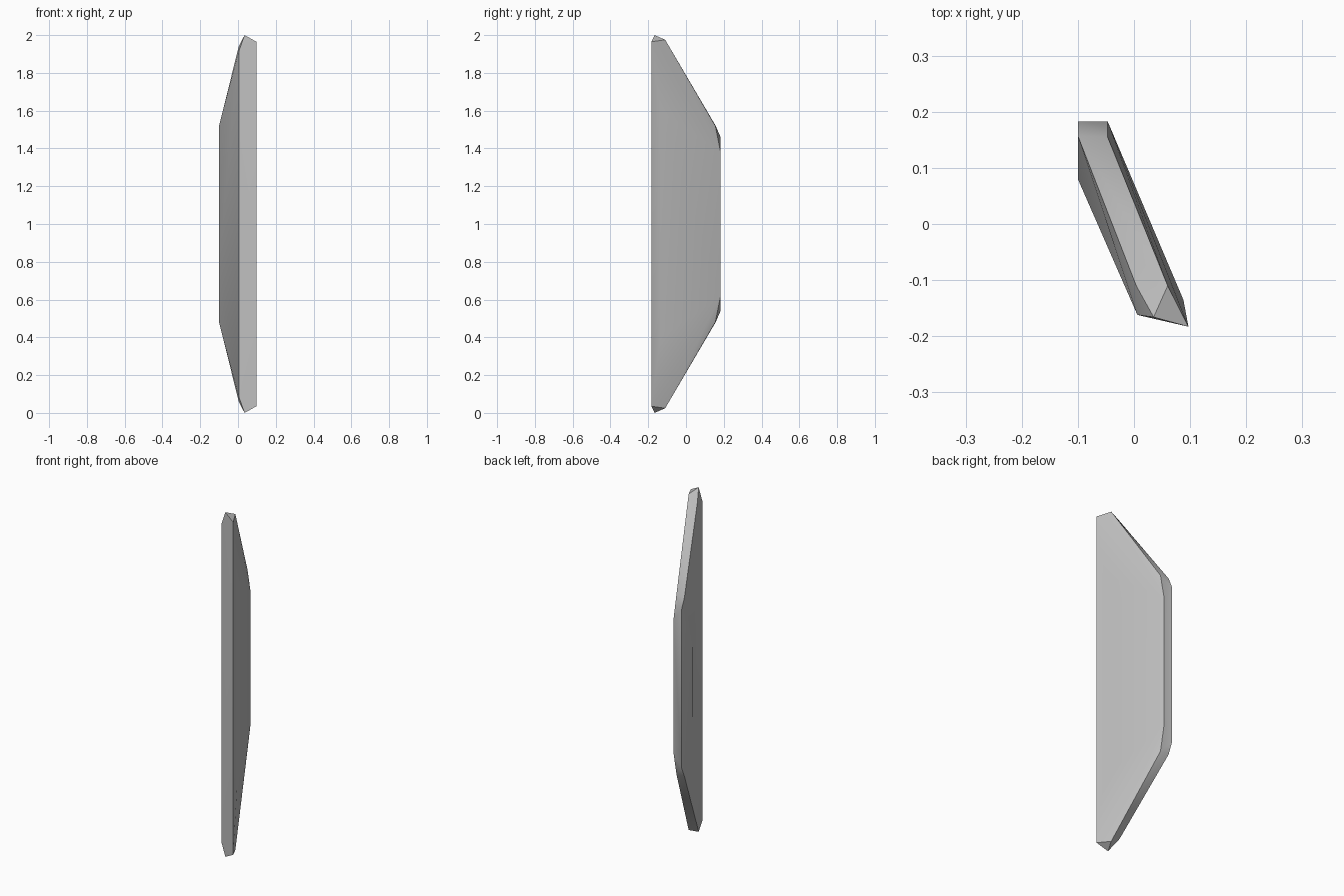
import bpy, bmesh, math

cube = bpy.data.objects.get("Cube")
if cube:
    bpy.data.objects.remove(cube, do_unlink=True)

# Pale stone
stone = bpy.data.materials.new("pale_grey_stone")
stone.use_nodes = True
colour = (0.52, 0.52, 0.52, 1)
stone.diffuse_color = colour
stone.node_tree.nodes["Principled BSDF"].inputs["Base Color"].default_value = colour

# Corners of the upper half; the lower half mirrors them about mid height
HALF = 1.0
upper = [
    # front edge
    (0.006, -0.162, 1.92), (0.097, -0.183, 1.965),
    # tip and sloping top strip
    (0.035, -0.166, 2.0), (0.06, -0.11, 1.975), (0.004, -0.11, 1.94),
    (-0.1, 0.157, 1.52), (-0.047, 0.155, 1.52),
    # back edge
    (-0.047, 0.183, 1.38), (-0.1, 0.183, 1.46),
    # bulging broad sides
    (0.088, -0.135, 1.6), (0.031, 0.0, 1.35),
    (-0.1, 0.08, 1.2), (-0.02, -0.11, 1.45),
]

# Shard body
bm = bmesh.new()
for x, y, z in upper:
    bm.verts.new((x, y, z))
    bm.verts.new((x, y, 2 * HALF - z))
hull = bmesh.ops.convex_hull(bm, input=bm.verts[:])
inside = {v for v in hull["geom_interior"] + hull["geom_unused"]
          if isinstance(v, bmesh.types.BMVert)}
bmesh.ops.delete(bm, geom=list(inside), context="VERTS")
bmesh.ops.dissolve_limit(bm, angle_limit=math.radians(1),
                         verts=bm.verts[:], edges=bm.edges[:])
bmesh.ops.recalc_face_normals(bm, faces=bm.faces[:])
mesh = bpy.data.meshes.new("stone_shard")
bm.to_mesh(mesh)
bm.free()
mesh.materials.append(stone)

shard = bpy.data.objects.new("stone_shard", mesh)
bpy.context.collection.objects.link(shard)
bpy.ops.object.select_all(action="DESELECT")
shard.select_set(True)
bpy.context.view_layer.objects.active = shard
bpy.ops.object.shade_smooth_by_angle(angle=math.radians(30))
